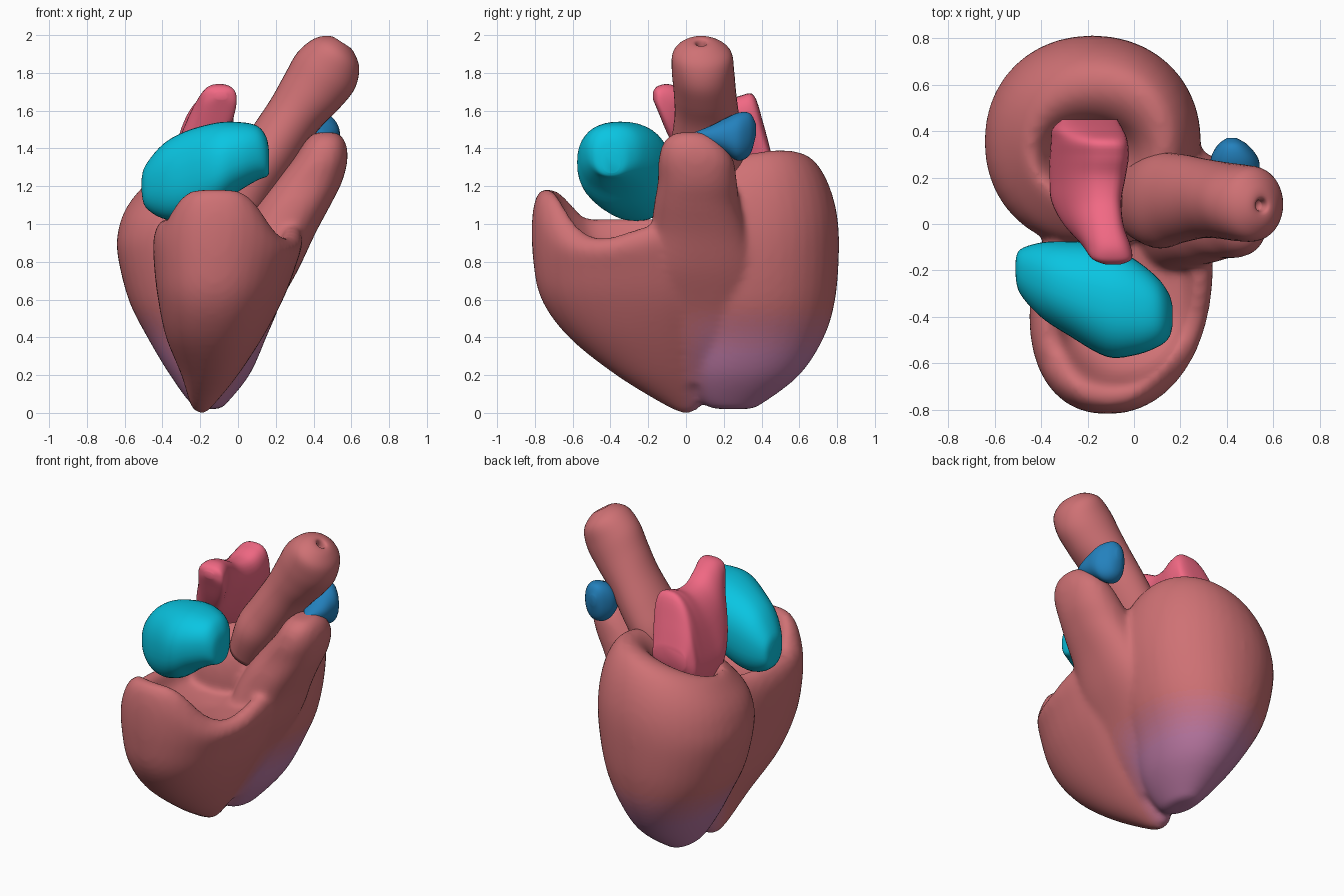
import bpy, math
from mathutils import Vector

SEG = 40


def material(name, rgb):
    m = bpy.data.materials.new(name)
    m.diffuse_color = (*rgb, 1)
    return m


FLESH, PURPLE = (0.62, 0.165, 0.175), (0.50, 0.19, 0.37)
flesh = [material("flesh_%d" % i, [a + (b - a) * i / 9 for a, b in zip(FLESH, PURPLE)]) for i in range(10)]
cyan = material("cyan", (0.003, 0.56, 0.76))
blue = material("blue", (0.017, 0.22, 0.51))
pink = material("pink", (0.88, 0.14, 0.23))


def smooth_rows(rows, sub=5):
    """Catmull-Rom interpolation between the given stations."""
    out = []
    for i in range(len(rows) - 1):
        p = [rows[max(0, min(len(rows) - 1, i + k))] for k in (-1, 0, 1, 2)]
        for s in range(sub):
            t = s / sub
            out.append([0.5 * (2 * b + (c - a) * t + (2 * a - 5 * b + 4 * c - d) * t * t
                               + (3 * b - a - 3 * c + d) * t ** 3) for a, b, c, d in zip(*p)])
    return out + [list(rows[-1])]


def spow(v, e):
    return math.copysign(abs(v) ** e, v)


def loft(name, rings, mat, power=2.0, shift=None):
    """rings: centre, first and second radius vectors, plus optional shift weight."""
    verts, faces = [], []
    for r in smooth_rows(rings):
        c, u, v = Vector(r[0:3]), Vector(r[3:6]), Vector(r[6:9])
        for k in range(SEG):
            a = 2 * math.pi * k / SEG
            p = c + u * spow(math.cos(a), 2 / power) + v * spow(math.sin(a), 2 / power)
            if shift:
                p.z += r[9] * shift(p.x, p.y)
            verts.append(p)
    n = len(verts) // SEG
    for i in range(n - 1):
        for k in range(SEG):
            j = (k + 1) % SEG
            faces.append((i * SEG + k, i * SEG + j, (i + 1) * SEG + j, (i + 1) * SEG + k))
    faces += [tuple(range(SEG))[::-1], tuple(range((n - 1) * SEG, n * SEG))]
    me = bpy.data.meshes.new(name)
    me.from_pydata(verts, [], faces)
    ob = bpy.data.objects.new(name, me)
    bpy.context.collection.objects.link(ob)
    for m in (mat if isinstance(mat, list) else [mat]):
        me.materials.append(m)
    bpy.ops.object.select_all(action='DESELECT')
    ob.select_set(True)
    bpy.context.view_layer.objects.active = ob
    bpy.ops.object.mode_set(mode='EDIT')
    bpy.ops.mesh.select_all(action='SELECT')
    bpy.ops.mesh.normals_make_consistent(inside=False)
    bpy.ops.object.mode_set(mode='OBJECT')
    me.polygons.foreach_set("use_smooth", [True] * len(me.polygons))
    return ob


def level(z, x0, x1, y0, y1, w=0.0, lean=0.0):
    return [(x0 + x1) / 2, (y0 + y1) / 2, z, (x1 - x0) / 2, 0, 0, lean, (y1 - y0) / 2, 0, w]


def along_x(x, y0, y1, z0, z1):
    return [x, (y0 + y1) / 2, (z0 + z1) / 2, 0, (y1 - y0) / 2, 0, 0, 0, (z1 - z0) / 2]


def along_y(y, x0, x1, z0, z1, lean=0.0):
    return [(x0 + x1) / 2, y, (z0 + z1) / 2, (x1 - x0) / 2 - lean, 0, 0, lean, 0, (z1 - z0) / 2]


# left ventricle: a cup with a rolled, tilted rim
left = loft("left_ventricle", [
    level(0.02, -0.16, -0.11, 0.24, 0.32),
    level(0.04, -0.24, -0.07, 0.10, 0.39),
    level(0.20, -0.36, 0.06, 0.00, 0.60),
    level(0.40, -0.48, 0.15, -0.04, 0.73),
    level(0.60, -0.58, 0.23, -0.08, 0.79),
    level(0.85, -0.64, 0.28, -0.10, 0.81),
    level(1.02, -0.63, 0.285, -0.10, 0.80, 0.3),
    level(1.16, -0.59, 0.25, -0.07, 0.75, 0.7),
    level(1.26, -0.52, 0.18, 0.00, 0.67, 1),
    level(1.295, -0.45, 0.11, 0.08, 0.57, 1),
    level(1.25, -0.40, 0.04, 0.13, 0.48, 1),
    level(1.12, -0.32, -0.04, 0.18, 0.40, 1),
    level(1.08, -0.20, -0.16, 0.27, 0.31, 1)], flesh, 2.1,
    shift=lambda x, y: 0.26 * (x + 0.15) + 0.2 * (y - 0.3))


# right ventricle: a bowl raised at the front, left and back
def bowl_lift(x, y):
    t = min(1, max(0, (-0.34 - y) / 0.36))
    front = 0.25 * t * t * (3 - 2 * t) * math.exp(-((x + 0.12) / 0.28) ** 4)
    return max(front, 0.10 * min(1, max(0, (0.1 - x) / 0.4)), 0.3 * (y + 0.42))


right = loft("right_ventricle", [
    level(0.00, -0.21, -0.17, -0.02, 0.02),
    level(0.04, -0.25, -0.13, -0.11, 0.08),
    level(0.20, -0.30, 0.00, -0.37, 0.12),
    level(0.40, -0.38, 0.13, -0.62, 0.16, 0, 0.02),
    level(0.60, -0.42, 0.235, -0.765, 0.20, 0, 0.04),
    level(0.76, -0.44, 0.30, -0.81, 0.22, 0.2, 0.05),
    level(0.86, -0.44, 0.335, -0.815, 0.22, 0.7, 0.06),
    level(0.915, -0.40, 0.305, -0.78, 0.18, 1, 0.06),
    level(0.915, -0.34, 0.25, -0.70, 0.12, 1, 0.04),
    level(0.88, -0.28, 0.20, -0.60, 0.04, 0.3),
    level(0.86, -0.06, 0.00, -0.30, -0.24)], flesh, 2.2, bowl_lift)

# outflow tract rising from the back of the bowl, bridging to the left ventricle
tract = loft("outflow_tract", [
    level(0.15, -0.20, -0.04, -0.08, 0.22),
    level(0.35, -0.12, 0.09, -0.14, 0.32),
    level(0.55, -0.08, 0.20, -0.20, 0.38),
    level(0.75, -0.03, 0.315, -0.23, 0.38),
    level(0.95, 0.02, 0.41, -0.19, 0.33),
    level(1.10, 0.10, 0.49, -0.17, 0.285),
    level(1.22, 0.19, 0.55, -0.15, 0.27),
    level(1.34, 0.29, 0.58, -0.145, 0.25),
    level(1.43, 0.35, 0.57, -0.12, 0.19),
    level(1.48, 0.40, 0.53, -0.06, 0.11),
    level(1.485, 0.45, 0.48, 0.01, 0.04)], flesh, 2.3)

# fuse the three into one soft muscle
for ob in (left, right, tract):
    ob.select_set(True)
bpy.context.view_layer.objects.active = right
bpy.ops.object.join()
right.name = "heart_muscle"
mod = right.modifiers.new("fuse", 'REMESH')
mod.mode, mod.voxel_size, mod.use_smooth_shade = 'VOXEL', 0.018, True
mod = right.modifiers.new("soften", 'SMOOTH')
mod.factor, mod.iterations = 0.5, 10
for name in ("fuse", "soften"):
    bpy.ops.object.modifier_apply(modifier=name)

# fade the lower back to purple
for p in right.data.polygons:
    c = p.center
    f = min(1, max(0, (0.56 - c.z) / 0.26)) * min(1, max(0, (c.y + 0.04) / 0.16))
    p.material_index = round(9 * f)

# aorta: slanted tube with a rounded, slightly dimpled end
path = [(0.03, 0.10, 1.12, 0.13, 0.17), (0.11, 0.10, 1.29, 0.15, 0.205), (0.20, 0.11, 1.43, 0.15, 0.19),
        (0.30, 0.11, 1.58, 0.15, 0.17), (0.39, 0.10, 1.70, 0.17, 0.165), (0.465, 0.09, 1.81, 0.18, 0.165),
        (0.52, 0.085, 1.90, 0.145, 0.155), (0.545, 0.08, 1.95, 0.085, 0.095), (0.55, 0.08, 1.96, 0.035, 0.035),
        (0.53, 0.08, 1.92, 0.02, 0.02)]
d = Vector((0.84, 0, -0.54))
loft("aorta", [[x, y, z, d.x * a, 0, d.z * a, 0, b, 0] for x, y, z, a, b in path], flesh[0])

# right atrium: boxy cushion in the bowl
loft("right_atrium", [
    along_x(-0.51, -0.22, -0.16, 1.17, 1.24),
    along_x(-0.49, -0.30, -0.11, 1.09, 1.31),
    along_x(-0.40, -0.40, -0.08, 1.03, 1.42),
    along_x(-0.28, -0.48, -0.075, 1.02, 1.49),
    along_x(-0.12, -0.57, -0.09, 1.08, 1.535),
    along_x(0.00, -0.565, -0.15, 1.17, 1.54),
    along_x(0.10, -0.53, -0.23, 1.23, 1.52),
    along_x(0.15, -0.49, -0.30, 1.25, 1.46),
    along_x(0.165, -0.44, -0.35, 1.27, 1.38)], cyan, 2.3)

# left atrium: saddle with two peaks
loft("left_atrium", [
    along_y(-0.175, -0.12, -0.06, 1.66, 1.70),
    along_y(-0.15, -0.18, -0.01, 1.60, 1.73),
    along_y(-0.09, -0.24, 0.00, 1.46, 1.74, 0.02),
    along_y(0.00, -0.34, -0.01, 1.30, 1.71, 0.06),
    along_y(0.10, -0.40, -0.01, 1.18, 1.66, 0.08),
    along_y(0.20, -0.41, 0.01, 1.12, 1.65, 0.08),
    along_y(0.29, -0.41, 0.025, 1.11, 1.68, 0.08),
    along_y(0.36, -0.40, 0.015, 1.13, 1.68, 0.07),
    along_y(0.41, -0.38, -0.02, 1.17, 1.53, 0.04),
    along_y(0.45, -0.31, -0.07, 1.24, 1.38)], pink, 2.6)

# pulmonary cap on the outflow tract
loft("pulmonary_artery", [
    along_y(0.03, 0.45, 0.49, 1.45, 1.48),
    along_y(0.13, 0.39, 0.53, 1.41, 1.52),
    along_y(0.21, 0.34, 0.54, 1.37, 1.56),
    along_y(0.28, 0.33, 0.535, 1.335, 1.59),
    along_y(0.34, 0.36, 0.49, 1.37, 1.585),
    along_y(0.37, 0.40, 0.44, 1.47, 1.53)], blue, 2.2)
